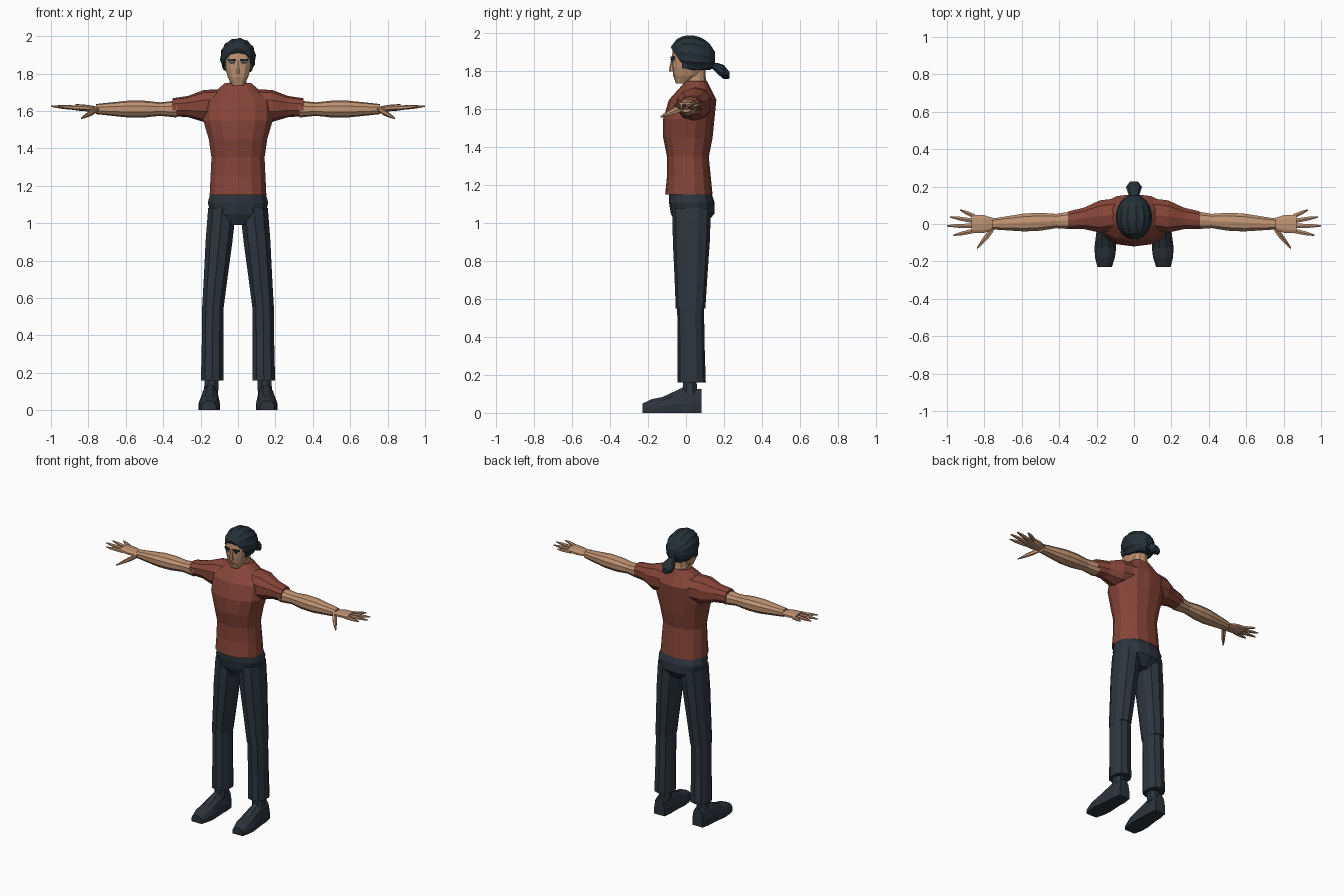
import bpy, bmesh
from math import cos, sin, sqrt, pi, radians, copysign
from mathutils import Matrix, Vector

default_cube = bpy.data.objects.get("Cube")
if default_cube:
    bpy.data.objects.remove(default_cube)


def material(name, red, green, blue):
    mat = bpy.data.materials.new(name)
    mat.use_nodes = True
    mat.diffuse_color = (red, green, blue, 1)
    shader = mat.node_tree.nodes["Principled BSDF"]
    shader.inputs["Base Color"].default_value = (red, green, blue, 1)
    shader.inputs["Roughness"].default_value = 0.9
    return mat


skin = material("skin", .52, .29, .17)
shirt_red = material("shirt red", .24, .06, .04)
trouser_blue = material("trouser blue", .026, .036, .048)
shoe_grey = material("shoe grey", .025, .033, .043)
hair_dark = material("hair dark", .018, .03, .04)
eye_white = material("eye white", .45, .42, .38)
lip_brown = material("lip brown", .28, .13, .08)


def finish(name, bm, mat, mirror):
    bmesh.ops.recalc_face_normals(bm, faces=bm.faces)
    mesh = bpy.data.meshes.new(name)
    bm.to_mesh(mesh)
    bm.free()
    mesh.materials.append(mat)
    obj = bpy.data.objects.new(name, mesh)
    bpy.context.collection.objects.link(obj)
    if mirror:
        modifier = obj.modifiers.new("mirror", "MIRROR")
        modifier.use_mirror_merge = False


def skin_rings(centres, widths, depths, axis, sides, power, ridge=1):
    """Join rounded rings, square to the axis, into one closed mesh."""
    across, along = {"x": ("y", "z"), "y": ("x", "z"), "z": ("x", "y")}[axis]
    bm = bmesh.new()
    loops = []
    for centre, width, depth in zip(centres, widths, depths):
        loop = []
        for side in range(sides):
            angle = 2 * pi * (side + .5) / sides
            c, s = cos(angle), sin(angle)
            scale = ridge if side % 2 else 1
            point = Vector(centre)
            for direction, radius, value in ((across, width, c), (along, depth, s)):
                offset = scale * radius * copysign(abs(value) ** (2 / power), value)
                setattr(point, direction, getattr(point, direction) + offset)
            loop.append(bm.verts.new(point))
        loops.append(loop)
    for lower, upper in zip(loops, loops[1:]):
        for side in range(sides):
            after = (side + 1) % sides
            bm.faces.new((lower[side], lower[after], upper[after], upper[side]))
    bm.faces.new(loops[0])
    bm.faces.new(loops[-1])
    return bm


def evenly(start, end, count):
    start, end = Vector(start), Vector(end)
    return [start.lerp(end, step / (count - 1)) for step in range(count)]


def limb(name, mat, axis, start, end, widths, ratio=1, sides=10, mirror=True):
    """Tube with evenly spaced rings; the ratio flattens or deepens it."""
    depths = [ratio * width for width in widths]
    centres = evenly(start, end, len(widths))
    bm = skin_rings(centres, widths, depths, axis, sides, power=2.3)
    finish(name, bm, mat, mirror)


def body(name, mat, bottom, top, halves, fronts, backs, power=2.3):
    """Upright form with evenly spaced outlines, measured from the middle."""
    centres = evenly((0, 0, bottom), (0, 0, top), len(halves))
    for centre, front, back in zip(centres, fronts, backs):
        centre.y = (back - front) / 2
    depths = [(front + back) / 2 for front, back in zip(fronts, backs)]
    bm = skin_rings(centres, halves, depths, "z", sides=14, power=power)
    finish(name, bm, mat, mirror=False)


def plate(name, mat, centre, size, yaw=0, mirror=True):
    bm = bmesh.new()
    place = Matrix.Translation(centre) @ Matrix.Rotation(radians(yaw), 4, "Z")
    bmesh.ops.create_cube(bm, size=1, matrix=place @ Matrix.Diagonal((*size, 1)))
    finish(name, bm, mat, mirror)


def eye_part(name, mat, height, width, tall, lift=0):
    plate(name, mat, (.034, -.07 - lift, height), (width, .008, tall), yaw=22)


def cut(bm, point, normal):
    everything = bm.verts[:] + bm.edges[:] + bm.faces[:]
    bmesh.ops.bisect_plane(bm, geom=everything, plane_co=point,
                           plane_no=normal, clear_outer=True)
    rim = [edge for edge in bm.edges if edge.is_boundary]
    bmesh.ops.holes_fill(bm, edges=rim)


# Shirt
body("shirt_body", shirt_red, bottom=1.15, top=1.75,
     halves=(.155, .15, .145, .16, .19, .19, .07),
     fronts=(.11, .1, .1, .12, .12, .09, 0),
     backs=(.14, .13, .12, .14, .15, .16, .11))
limb("shirt_sleeves", shirt_red, "x", start=(.1, .05, 1.63), end=(.35, .02, 1.62),
     widths=(.09, .09, .06, .05), ratio=.95)

# Arms, palms, fingers and thumbs
limb("arms", skin, "x", start=(.33, .02, 1.61), end=(.76, 0, 1.61),
     widths=(.05, .04, .05, .05, .04, .03), ratio=.9)
limb("palms", skin, "x", start=(.74, 0, 1.61), end=(.87, 0, 1.62),
     widths=(.03, .05, .05), ratio=.35)
finger_tips = {"little": (.93, .075), "ring": (.985, .038),
               "middle": (1, -.01), "index": (.965, -.06)}
for number, (finger, (reach, spread)) in enumerate(finger_tips.items()):
    knuckle = .04 - .025 * number
    limb(finger + "_fingers", skin, "x", start=(.85, knuckle, 1.615),
         end=(reach, spread, 1.625), widths=(.014, .013, .011, .004),
         ratio=.85, sides=6)
limb("thumbs", skin, "x", start=(.75, -.02, 1.61), end=(.84, -.13, 1.56),
     widths=(.02, .025, .018, .006), ratio=.7, sides=6)

# Trousers
body("trouser_seat", trouser_blue, bottom=.99, top=1.17,
     halves=(.06, .15, .165, .148), fronts=(.05, .08, .09, .09),
     backs=(.1, .15, .15, .13))
limb("trouser_shins", trouser_blue, "z", start=(.138, .03, .16),
     end=(.134, .024, .56), widths=(.063, .06, .06), ratio=1.18)
limb("trouser_thighs", trouser_blue, "z", start=(.134, .024, .55),
     end=(.085, .03, 1.08), widths=(.06, .067, .075, .078), ratio=1.3)

# Ankles and shoes
limb("ankles", trouser_blue, "z", start=(.145, .02, .09), end=(.14, .02, .18),
     widths=(.042, .038), sides=8)
shoe_widths = (.04, .055, .06, .055, .05, .05, .04)
shoe_heights = (.04, .065, .075, .1, .125, .12, .12)
shoe_line = evenly((.157, -.23, .01), (.146, .083, .01), len(shoe_widths))
bm = skin_rings(shoe_line, shoe_widths, shoe_heights, "y", sides=12, power=2.4)
for vert in bm.verts:
    vert.co.z = max(vert.co.z, 0)
finish("shoes", bm, shoe_grey, mirror=True)

# Neck and head
limb("neck", skin, "z", start=(0, .055, 1.7), end=(0, .05, 1.83),
     widths=(.055, .047, .047), ratio=1.1, mirror=False)
body("head", skin, bottom=1.735, top=1.955, power=2.8,
     halves=(.03, .055, .068, .075, .078, .055),
     fronts=(.053, .067, .072, .075, .07, .03),
     backs=(0, .07, .1, .12, .12, .09))
limb("nose", skin, "z", start=(0, -.074, 1.8), end=(0, -.07, 1.87),
     widths=(.013, .012, .008, .007), ratio=1.2, sides=6, mirror=False)
eye_part("eyebrows", hair_dark, height=1.872, width=.044, tall=.01, lift=.001)
eye_part("eye_whites", eye_white, height=1.856, width=.026, tall=.009)
eye_part("irises", hair_dark, height=1.856, width=.012, tall=.01, lift=.001)
eye_part("eyelids", hair_dark, height=1.862, width=.032, tall=.004, lift=.001)
plate("mouth", lip_brown, (0, -.065, 1.776), (.034, .008, .005), mirror=False)

# Swept-back hair in ridged strands, trimmed along the hairline and the nape
dome = [sqrt(1 - (step / 4.2) ** 2) for step in range(-4, 5)]
bm = skin_rings(evenly((0, -.078, 1.9), (0, .153, 1.87), len(dome)),
                [.097 * bulge for bulge in dome], [.105 * bulge for bulge in dome],
                "y", sides=28, power=2.1, ridge=.95)
cut(bm, point=(0, -.075, 1.918), normal=(0, -.09, -.06))
cut(bm, point=(0, .05, 1.808), normal=(0, 0, -1))
finish("hair_cap", bm, hair_dark, mirror=False)
plate("sideburns", hair_dark, (.073, -.008, 1.845), (.009, .026, .06))

# Tied tail
limb("hair_tie", hair_dark, "y", start=(0, .125, 1.84), end=(0, .155, 1.825),
     widths=(.024, .02), sides=8, mirror=False)
limb("ponytail", hair_dark, "y", start=(0, .14, 1.83), end=(0, .228, 1.78),
     widths=(.02, .035, .044, .022), ratio=.85, mirror=False)
